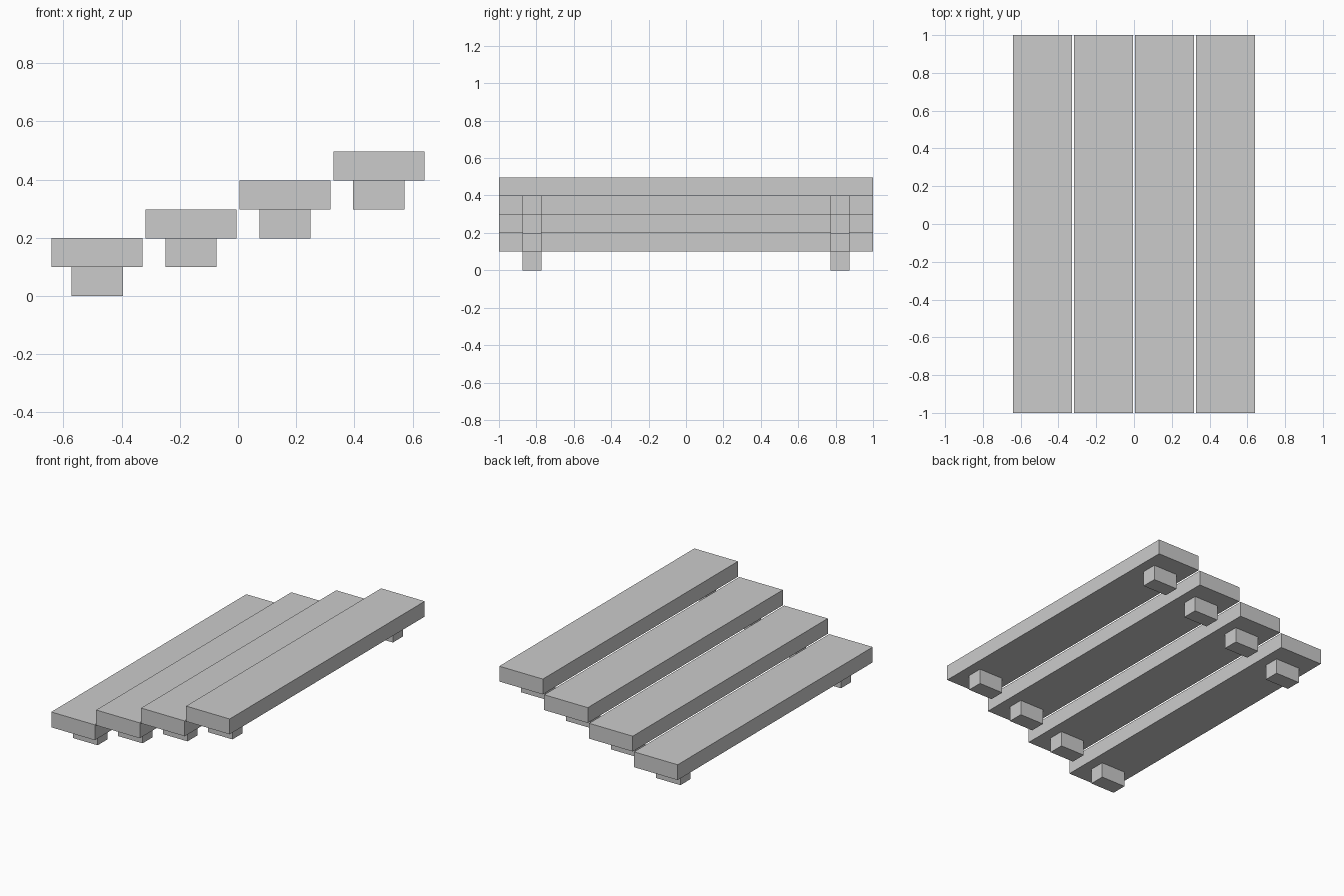
import bpy

if "Cube" in bpy.data.objects:
    bpy.data.objects.remove(bpy.data.objects["Cube"])

STEPS = 4
PITCH_X, RISE = 0.3226, 0.099          # spacing from one step to the next
PLANK = (0.313, 2.0, 0.0995)
BLOCK = (0.176, 0.102, 0.0995)
BLOCK_Y = 0.823


def box(name, size, centre):
    bpy.ops.mesh.primitive_cube_add(size=1, location=centre)
    obj = bpy.context.object
    obj.name = name
    obj.scale = size
    bpy.ops.object.transform_apply(location=False, rotation=False, scale=True)
    return obj


for i in range(STEPS):
    x = (i - (STEPS - 1) / 2) * PITCH_X
    z = i * RISE
    # Long tread plank
    box(f"step_plank_{i + 1}", PLANK, (x, 0, z + BLOCK[2] + PLANK[2] / 2))
    # Support block near each end
    for side, label in ((-1, "front"), (1, "back")):
        box(f"{label}_support_block_{i + 1}", BLOCK,
            (x, side * BLOCK_Y, z + BLOCK[2] / 2))
